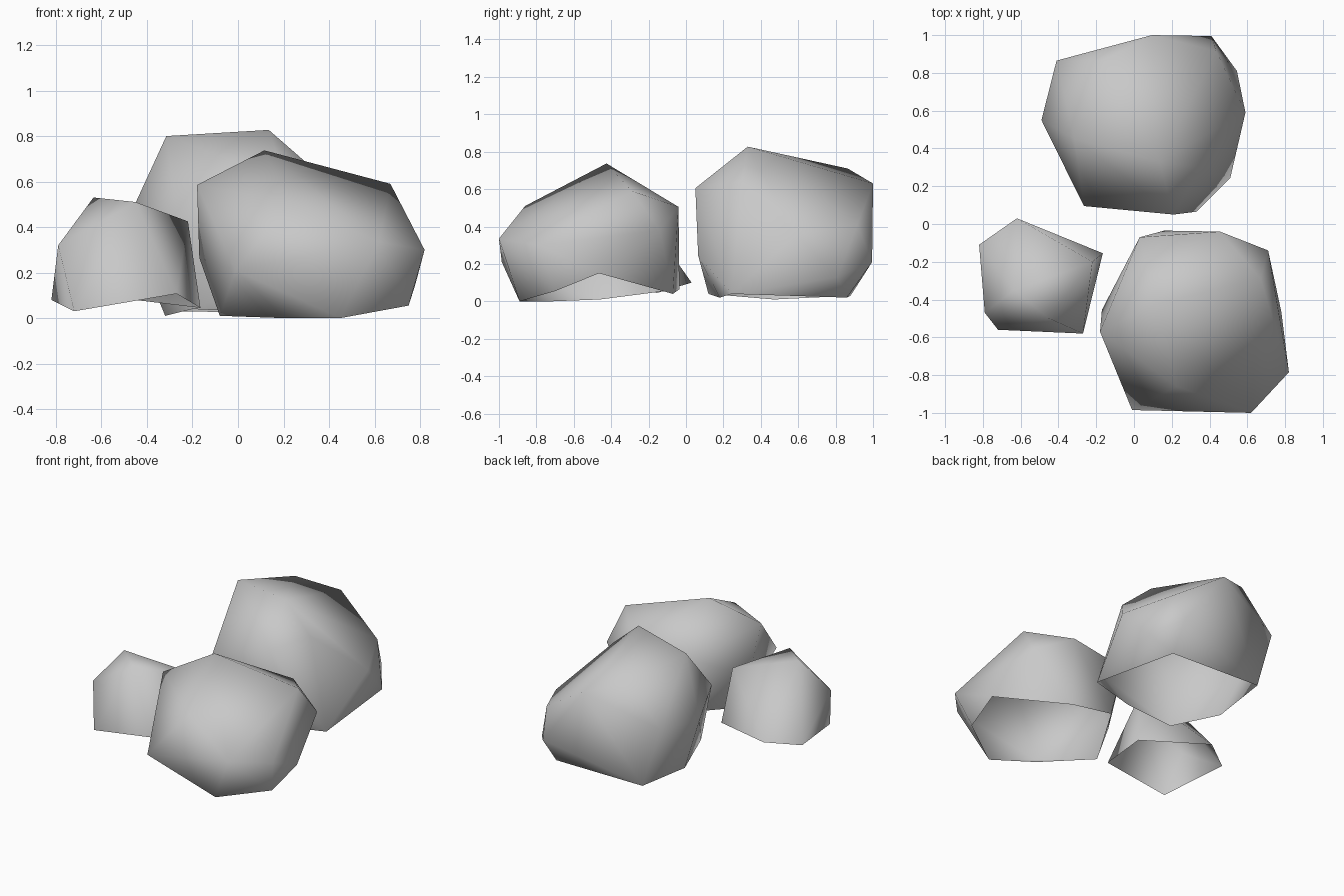
import bpy
import bmesh

# Remove the default cube
default_cube = bpy.data.objects.get("Cube")
if default_cube:
    bpy.data.objects.remove(default_cube, do_unlink=True)

# One plain stone colour
STONE = (0.58, 0.58, 0.58, 1.0)
stone = bpy.data.materials.new("grey_stone")
stone.use_nodes = True
stone.diffuse_color = STONE
shader = next(n for n in stone.node_tree.nodes if n.type == "BSDF_PRINCIPLED")
shader.inputs["Base Color"].default_value = STONE
shader.inputs["Roughness"].default_value = 0.9


def make_rock(name, rim, belly, crown):
    """Wrap a convex shell around the corner points and leave it open below."""
    bm = bmesh.new()
    rim_verts = {bm.verts.new(p) for p in rim}
    for p in belly + crown:
        bm.verts.new(p)
    bmesh.ops.convex_hull(bm, input=list(bm.verts))

    # Open underside: drop the faces that only join rim corners
    under = [f for f in bm.faces if all(v in rim_verts for v in f.verts)]
    bmesh.ops.delete(bm, geom=under, context="FACES")
    loose = [v for v in bm.verts if not v.link_faces]
    bmesh.ops.delete(bm, geom=loose, context="VERTS")

    # Outward normals and soft shading
    bmesh.ops.recalc_face_normals(bm, faces=list(bm.faces))
    for face in bm.faces:
        face.smooth = True

    mesh = bpy.data.meshes.new(name)
    bm.to_mesh(mesh)
    bm.free()
    mesh.materials.append(stone)
    rock = bpy.data.objects.new(name, mesh)
    bpy.context.scene.collection.objects.link(rock)
    return rock


# Small rock on the right-hand side
make_rock(
    "small_rock",
    rim=[(-.62, .03, .1), (-.165, -.155, .045), (-.27, -.58, .107),
         (-.72, -.56, .03), (-.82, -.11, .08)],
    belly=[(-.79, -.47, .32)],
    crown=[(-.635, -.35, .53), (-.45, -.5, .51), (-.22, -.2, .425)],
)

# Wide rock at the front
make_rock(
    "front_rock",
    rim=[(-.08, -.46, .01), (.2, -.72, 0), (.45, -.89, 0), (.75, -.7, .055),
         (.78, -.465, .15), (.45, -.07, .04), (.16, -.035, .065)],
    belly=[(-.17, -.455, .265), (-.01, -.985, .21), (.62, -1, .335),
           (.82, -.785, .3), (.71, -.14, .38)],
    crown=[(-.18, -.57, .585), (.225, -.86, .51), (.67, -.29, .59),
           (.455, -.04, .505), (.03, -.07, .46), (.116, -.425, .737)],
)

# Tall rock at the back
make_rock(
    "back_rock",
    rim=[(.4, .86, .02), (-.28, .88, .03), (-.32, .47, .01),
         (-.2, .12, .04), (.2, .18, .02), (.51, .245, .04)],
    belly=[(-.41, .865, .45), (-.49, .55, .42), (-.265, .095, .43),
           (.33, .065, .245), (.59, .59, .36), (.435, .915, .41),
           (.41, .995, .21), (.545, .81, .13)],
    crown=[(-.315, .45, .8), (.135, .33, .827), (.35, .3, .64),
           (-.165, .865, .71), (.095, 1, .63), (.21, .05, .605)],
)
